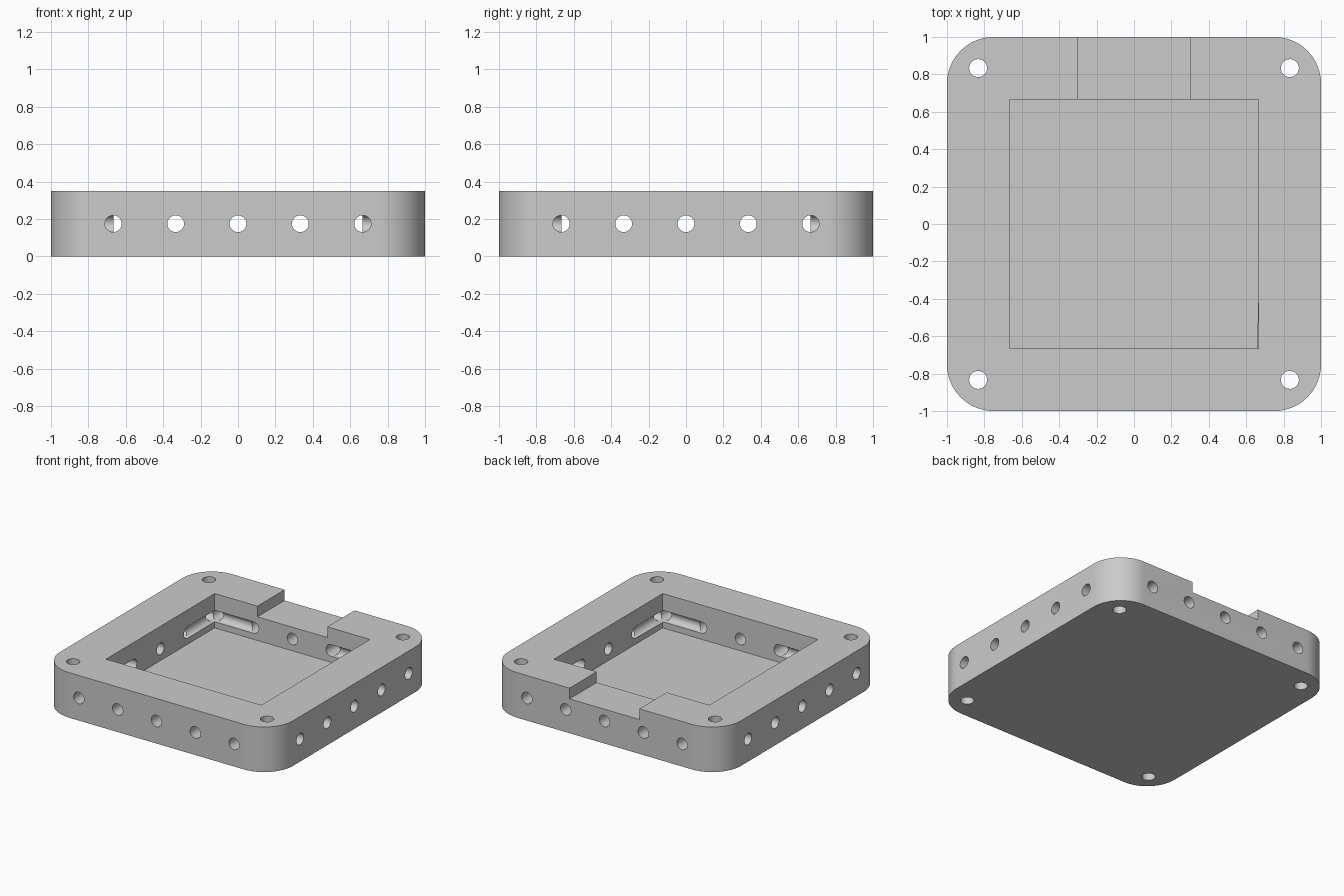
import bpy, bmesh, math
from mathutils import Matrix, Vector

if "Cube" in bpy.data.objects:
    bpy.data.objects.remove(bpy.data.objects["Cube"], do_unlink=True)

HEIGHT = 0.35
UNIT = 1 / 12            # wall, floor and hole spacing are multiples of this
POCKET = 8 * UNIT        # half width of the pocket
HOLE_Z = HEIGHT / 2

grey = bpy.data.materials.new("plain_grey")
grey.use_nodes = True
colour = (0.6, 0.6, 0.6, 1)
grey.diffuse_color = colour
grey.node_tree.nodes["Principled BSDF"].inputs["Base Color"].default_value = colour


def make_object(name, bm):
    bmesh.ops.recalc_face_normals(bm, faces=bm.faces)
    mesh = bpy.data.meshes.new(name)
    bm.to_mesh(mesh)
    bm.free()
    mesh.materials.append(grey)
    obj = bpy.data.objects.new(name, mesh)
    bpy.context.collection.objects.link(obj)
    return obj


def add_box(bm, low, high):
    low, high = Vector(low), Vector(high)
    matrix = Matrix.Translation((low + high) / 2) @ Matrix.Diagonal((*(high - low), 1))
    return bmesh.ops.create_cube(bm, size=1, matrix=matrix)["verts"]


def add_drill(bm, radius, offset, angle):
    """Round-nosed drill entering from the side at the given angle."""
    verts = bmesh.ops.create_uvsphere(bm, u_segments=32, v_segments=17, radius=radius)["verts"]
    for v in verts:
        if v.co.z > 0:
            v.co.z += 0.8
    place = (Matrix.Rotation(angle, 4, "Z") @ Matrix.Translation((4 * UNIT, offset, HOLE_Z))
             @ Matrix.Rotation(math.pi / 2, 4, "Y"))
    bmesh.ops.transform(bm, matrix=place, verts=verts)


def cut(target, name, bm):
    cutter = make_object(name, bm)
    cutter.hide_render = True
    mod = target.modifiers.new(name, "BOOLEAN")
    mod.operation = "DIFFERENCE"
    mod.solver = "EXACT"
    mod.object = cutter
    bpy.ops.object.modifier_apply(modifier=mod.name)
    bpy.data.objects.remove(cutter, do_unlink=True)


# Block with rounded vertical corners
bm = bmesh.new()
add_box(bm, (-1, -1, 0), (1, 1, HEIGHT))
upright = [e for e in bm.edges if abs(e.verts[0].co.z - e.verts[1].co.z) > 0.1]
bmesh.ops.bevel(bm, geom=upright, offset=3 * UNIT, segments=16, profile=0.5, affect="EDGES")
tray = make_object("tray_body", bm)
bpy.ops.object.select_all(action="DESELECT")
bpy.context.view_layer.objects.active = tray
tray.select_set(True)

# Square pocket
bm = bmesh.new()
add_box(bm, (-POCKET, -POCKET, UNIT), (POCKET, POCKET, 0.6))
cut(tray, "pocket_cutter", bm)

# Shallow notch in the back rim
bm = bmesh.new()
add_box(bm, (-0.3, POCKET - 0.1, HEIGHT - UNIT), (0.3, 1.2, 0.6))
cut(tray, "notch_cutter", bm)

# Vertical corner holes
bm = bmesh.new()
for x in (-1, 1):
    for y in (-1, 1):
        bmesh.ops.create_cone(bm, cap_ends=True, segments=32, radius1=0.048, radius2=0.048, depth=1,
                              matrix=Matrix.Translation((x * 10 * UNIT, y * 10 * UNIT, HOLE_Z)))
cut(tray, "corner_hole_cutter", bm)

# Five holes in each side, the outer ones grooving the pocket walls
for name, turns in (("x_hole_cutter", (0, 2)), ("y_hole_cutter", (1, 3))):
    bm = bmesh.new()
    for turn in turns:
        for i in range(-2, 3):
            add_drill(bm, 0.045, i * 4 * UNIT, turn * math.pi / 2)
    cut(tray, name, bm)

bpy.ops.object.shade_smooth_by_angle(angle=math.radians(30))
